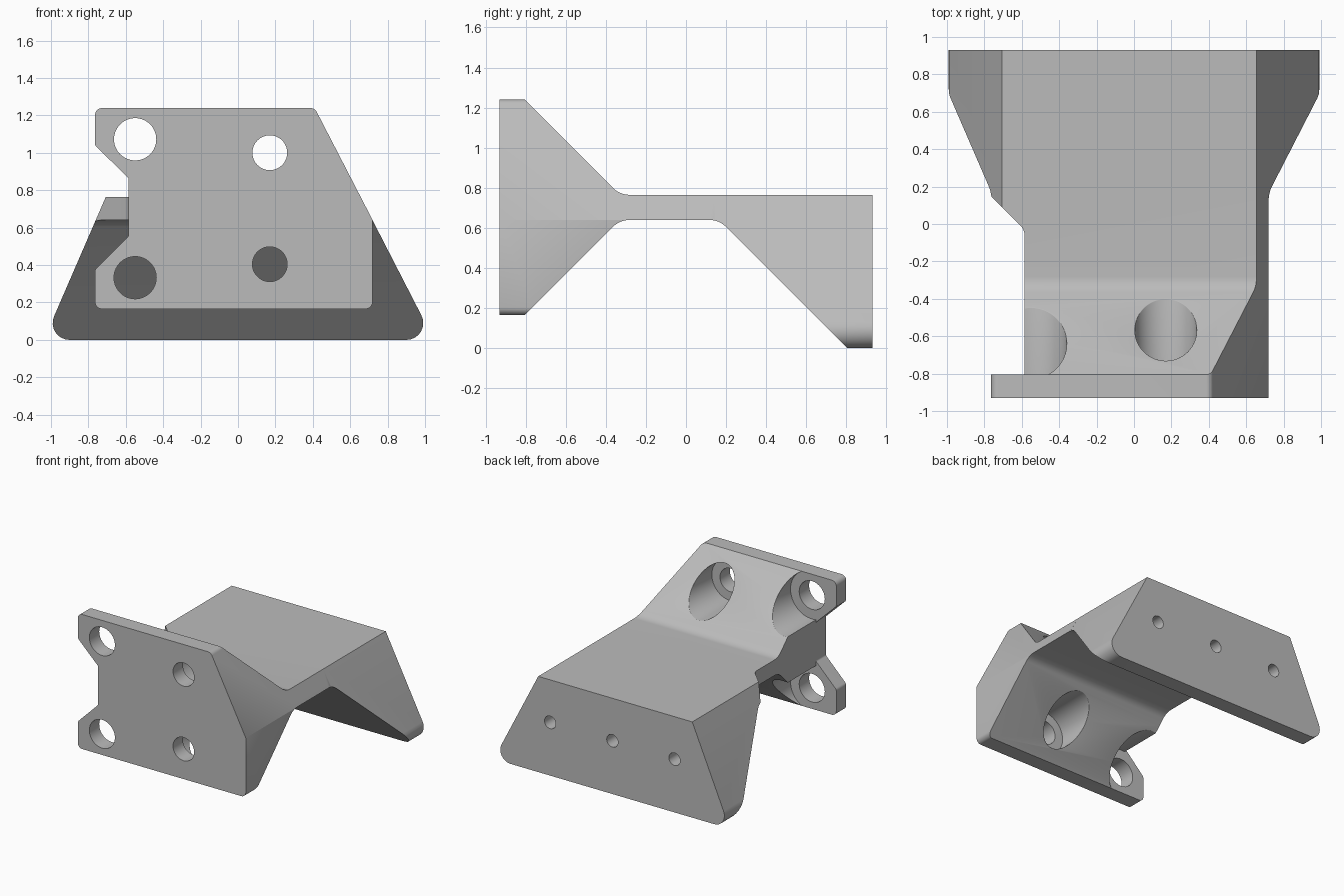
import bpy, bmesh, math
from mathutils import Vector

cube = bpy.data.objects.get("Cube")
if cube:
    bpy.data.objects.remove(cube, do_unlink=True)

metal = bpy.data.materials.new("plain grey")
metal.use_nodes = True
GREY = (0.5, 0.5, 0.5, 1)
metal.diffuse_color = GREY
metal.node_tree.nodes["Principled BSDF"].inputs["Base Color"].default_value = GREY


def rounded(points, steps=8):
    """Outline with corners (u, v, optional radius) turned into arcs."""
    out = []
    for i, p in enumerate(points):
        c = Vector(p[:2])
        if len(p) < 3:
            out.append(c)
            continue
        a = (Vector(points[i - 1][:2]) - c).normalized()
        b = (Vector(points[(i + 1) % len(points)][:2]) - c).normalized()
        half = a.angle(b) / 2
        mid = c + (a + b).normalized() * p[2] / math.sin(half)
        t = p[2] / math.tan(half)
        start, end = c + a * t - mid, c + b * t - mid
        turn = start.angle(end)
        for k in range(steps + 1):
            f = k / steps
            v = (start * math.sin((1 - f) * turn) + end * math.sin(f * turn)) / math.sin(turn)
            out.append(mid + v)
    return out


def prism(name, points, axis, lo, hi):
    """Extrude an outline along axis x, y or z from lo to hi."""
    place = {"x": lambda u, v, w: (w, u, v),
             "y": lambda u, v, w: (u, w, v),
             "z": lambda u, v, w: (u, v, w)}[axis]
    bm = bmesh.new()
    face = bm.faces.new([bm.verts.new(place(p[0], p[1], lo)) for p in rounded(points)])
    ext = bmesh.ops.extrude_face_region(bm, geom=[face])
    shift = Vector(place(0, 0, hi - lo))
    bmesh.ops.translate(bm, vec=shift, verts=[g for g in ext["geom"] if isinstance(g, bmesh.types.BMVert)])
    bmesh.ops.recalc_face_normals(bm, faces=bm.faces)
    mesh = bpy.data.meshes.new(name)
    bm.to_mesh(mesh)
    bm.free()
    mesh.materials.append(metal)
    obj = bpy.data.objects.new(name, mesh)
    bpy.context.collection.objects.link(obj)
    return obj


def hole(name, x, z, r, lo, hi, sides=64):
    ring = [(x + r * math.cos(2 * math.pi * k / sides), z + r * math.sin(2 * math.pi * k / sides))
            for k in range(sides)]
    return prism(name, ring, "y", lo, hi)


def combine(target, tool, operation):
    mod = target.modifiers.new("cut", "BOOLEAN")
    mod.operation, mod.object, mod.solver = operation, tool, "EXACT"
    bpy.context.view_layer.update()
    deps = bpy.context.evaluated_depsgraph_get()
    mesh = bpy.data.meshes.new_from_object(target.evaluated_get(deps))
    target.modifiers.clear()
    target.data = mesh
    bpy.data.objects.remove(tool, do_unlink=True)


# Side profile: front plate, bridge and rear foot
bracket = prism("mounting_bracket", [
    (-.93, .165), (-.805, .165), (-.33, .64, .12), (.165, .64, .12), (.805, 0),
    (.93, 0), (.93, .765), (-.33, .765, .12), (-.805, 1.24), (-.93, 1.24)], "x", -1.2, 1.2)

# Front outline of the notched plate, and of the wide rear foot
mask = prism("front_outline", [
    (-.765, .165, .04), (.72, .165, .04), (.72, .64), (.41, 1.24, .04), (-.765, 1.24, .04),
    (-.765, 1.04, .03), (-.585, .865, .02), (-.585, .555, .02), (-.765, .375, .03)], "y", -1.1, .14)
foot = prism("foot_outline", [
    (-1.038, 0, .09), (1.048, 0, .09), (.655, .765), (.645, .785), (-.698, .785)], "y", -.1, 1.1)
combine(mask, foot, "UNION")
combine(bracket, mask, "INTERSECT")

# Clearance along the right flank behind the plate ears
combine(bracket, prism("flank_cut", [
    (-2, -.805), (-.585, -.805), (-.585, -.03, .08), (-1.2, .585), (-2, .585)], "z", -1, 2), "DIFFERENCE")

# Counterbores behind the plate
MID = .7025
BORES = [(-.55, .37, .113, .19), (.17, .298, .093, .165)]
for x, dz, r, big in BORES:
    for s in (1, -1):
        combine(bracket, hole("counterbore", x, MID + s * dz, big, -.805, .2), "DIFFERENCE")

# Soften the counterbore rims on the sloping faces
bm = bmesh.new()
bm.from_mesh(bracket.data)
bmesh.ops.remove_doubles(bm, verts=bm.verts, dist=.0005)
rims = []
for e in bm.edges:
    if len(e.link_faces) == 2:
        slope = [f for f in e.link_faces if f.normal.y > .5 and abs(f.normal.z) > .5]
        wall = [f for f in e.link_faces if abs(f.normal.y) < .01]
        m = (e.verts[0].co + e.verts[1].co) / 2
        near = any(abs(math.hypot(m.x - x, abs(m.z - MID) - dz) - big) < .004
                   for x, dz, r, big in BORES)
        if slope and wall and near and m.y > -.8:
            rims.append(e)
bmesh.ops.bevel(bm, geom=rims, offset=.025, segments=4, profile=.5, affect="EDGES", clamp_overlap=True)
bm.to_mesh(bracket.data)
bm.free()

# Bolt holes through the plate, and three small blind holes in the foot
for x, dz, r, big in BORES:
    for s in (1, -1):
        combine(bracket, hole("bolt_hole", x, MID + s * dz, r, -1.1, -.7), "DIFFERENCE")
for x in (-.55, 0, .55):
    combine(bracket, hole("foot_hole", x, .425, .05, .68, 1.1, 32), "DIFFERENCE")

# Smooth curved areas, keep crisp edges
bpy.ops.object.select_all(action="DESELECT")
bracket.select_set(True)
bpy.context.view_layer.objects.active = bracket
bpy.ops.object.shade_smooth_by_angle(angle=math.radians(30))
